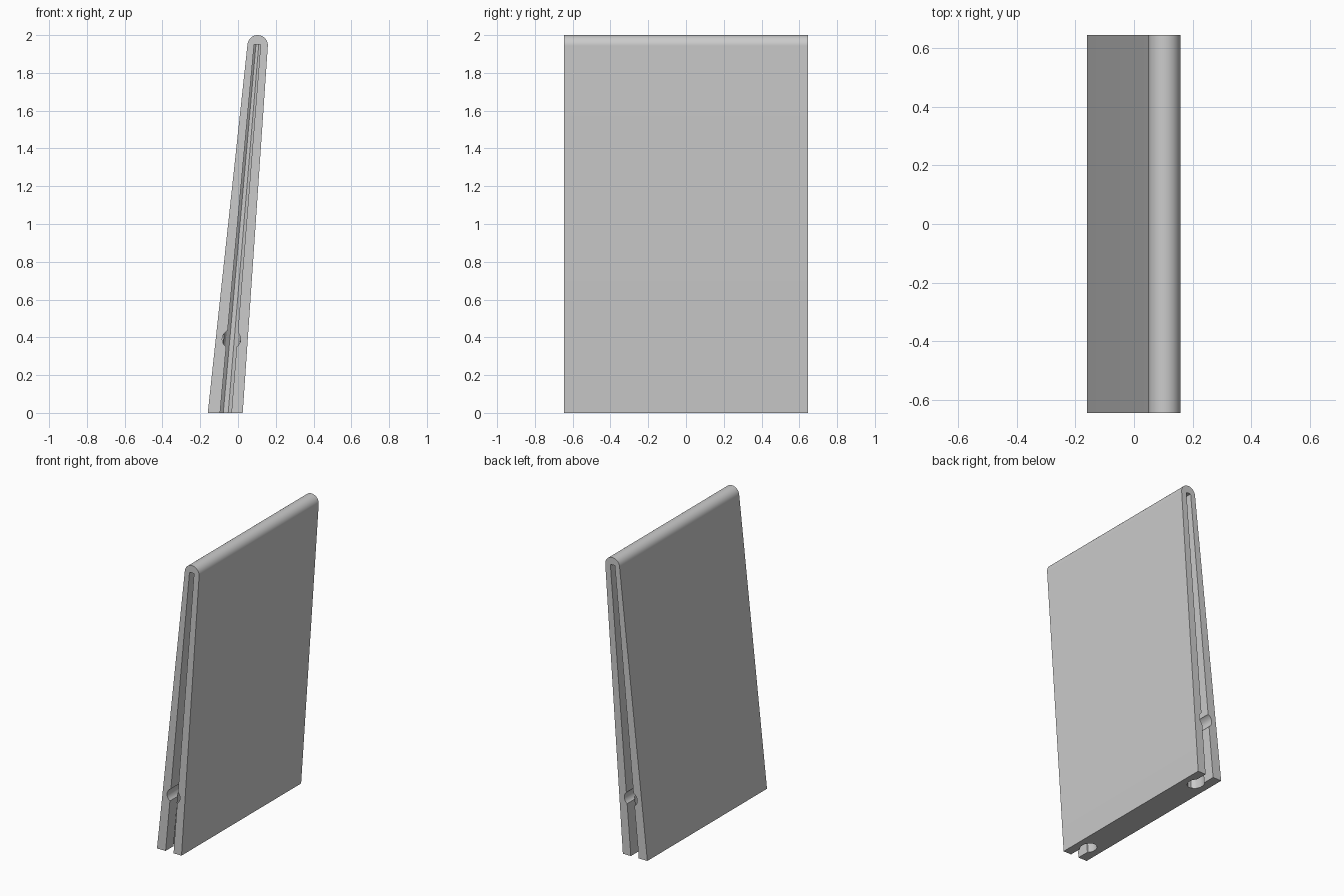
import bpy, bmesh, math

cube = bpy.data.objects.get("Cube")
if cube:
    bpy.data.objects.remove(cube, do_unlink=True)

HALF_DEPTH = 0.645
SLOT_TOP = 1.95

grey = bpy.data.materials.new("plain_grey")
grey.use_nodes = True
COLOUR = (0.6, 0.6, 0.6, 1)
grey.diffuse_color = COLOUR
grey.node_tree.nodes["Principled BSDF"].inputs["Base Color"].default_value = COLOUR


def loft(name, start, end):
    """Closed solid between two matching loops of points."""
    bm = bmesh.new()
    a = [bm.verts.new(p) for p in start]
    b = [bm.verts.new(p) for p in end]
    bm.faces.new(a)
    bm.faces.new(b[::-1])
    for i in range(len(a)):
        j = (i + 1) % len(a)
        bm.faces.new((a[i], b[i], b[j], a[j]))
    bmesh.ops.recalc_face_normals(bm, faces=bm.faces)
    mesh = bpy.data.meshes.new(name)
    bm.to_mesh(mesh)
    bm.free()
    mesh.materials.append(grey)
    obj = bpy.data.objects.new(name, mesh)
    bpy.context.collection.objects.link(obj)
    return obj


def slot_centre(z):
    return -0.065 + 0.1675 * z / SLOT_TOP


def cut(target, cutter):
    cutter.hide_render = True
    mod = target.modifiers.new("cut", 'BOOLEAN')
    mod.operation = 'DIFFERENCE'
    mod.solver = 'EXACT'
    mod.object = cutter
    bpy.context.view_layer.objects.active = target
    bpy.ops.object.modifier_apply(modifier=mod.name)
    bpy.data.objects.remove(cutter, do_unlink=True)


# Leaning, tapered panel with a rounded top edge
RADIUS, CX, CZ = 0.054, 0.104, 1.946
profile = [(-0.16, 0), (0.025, 0)]
for i in range(25):
    t = math.radians(-4 + i * 178 / 24)
    profile.append((CX + RADIUS * math.cos(t), CZ + RADIUS * math.sin(t)))
panel = loft("panel", [(x, -HALF_DEPTH, z) for x, z in profile],
             [(x, HALF_DEPTH, z) for x, z in profile])


def keyhole(z, side):
    """Section of the edge channel: narrow mouth opening into a round bore."""
    s = 1 - 0.43 * z / SLOT_TOP
    mid = HALF_DEPTH - 0.13
    pts = [(0.03, HALF_DEPTH + 0.1), (0.03, mid + 0.045)]
    for k in range(10):
        t = math.radians(45 - 30 * k)
        pts.append((0.05 * math.cos(t), mid + 0.06 * math.sin(t)))
    pts += [(-0.03, mid + 0.045), (-0.03, HALF_DEPTH + 0.1)]
    return [(slot_centre(z) + u * s, side * v, z) for u, v in pts]


# Channel and round entry hole in each narrow edge
for side in (-1, 1):
    cut(panel, loft("channel_cutter", keyhole(-0.1, side), keyhole(SLOT_TOP, side)))
    ring = [(-0.035 + 0.049 * math.cos(i * math.tau / 24),
             0.39 + 0.049 * math.sin(i * math.tau / 24)) for i in range(24)]
    cut(panel, loft("hole_cutter",
                    [(x, side * (HALF_DEPTH + 0.1), z) for x, z in ring],
                    [(x, side * (HALF_DEPTH - 0.13), z) for x, z in ring]))

bpy.ops.object.select_all(action='DESELECT')
panel.select_set(True)
bpy.context.view_layer.objects.active = panel
bpy.ops.object.shade_smooth_by_angle(angle=math.radians(25))
